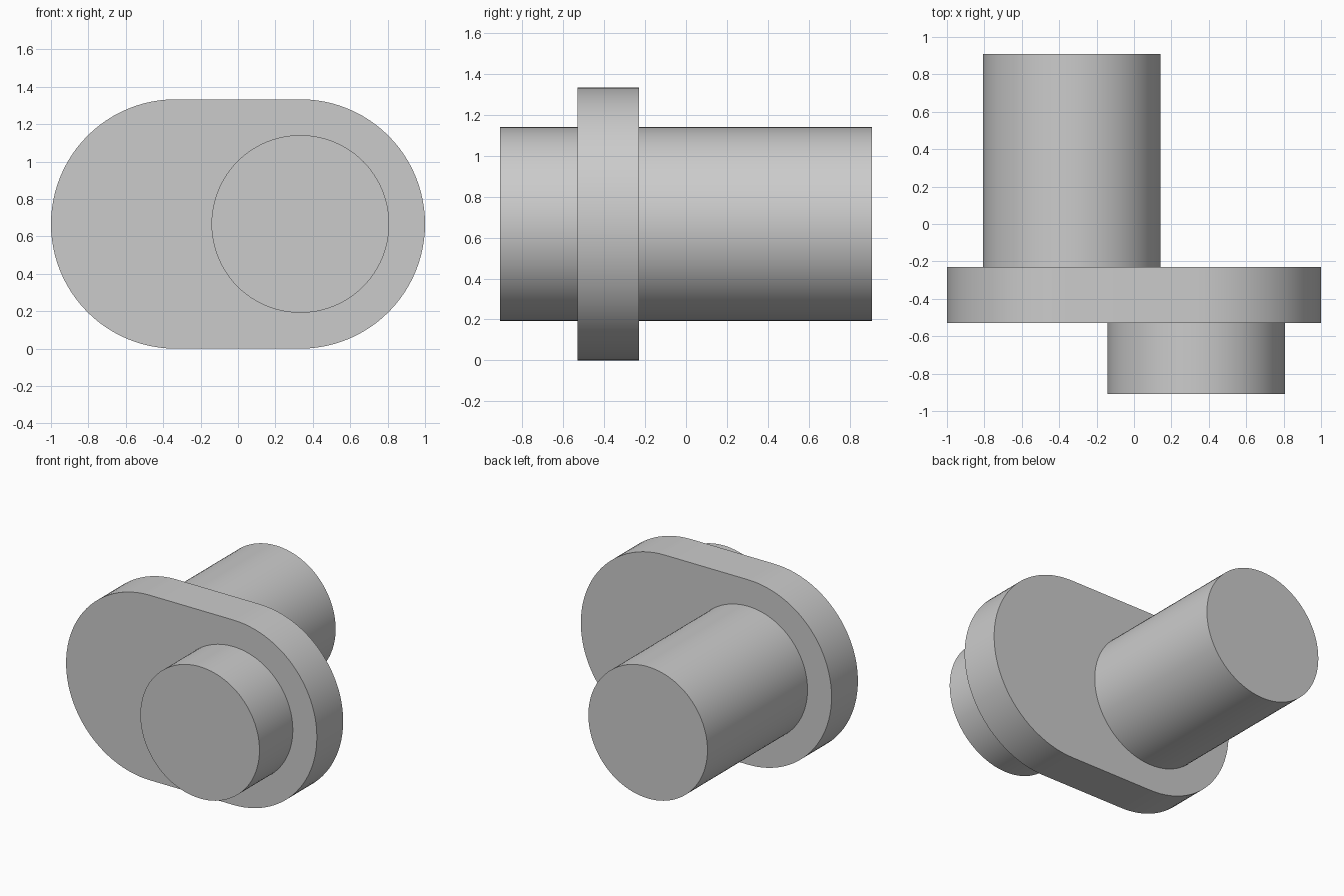
import bpy
import bmesh
from math import sin, cos, pi, radians

cube = bpy.data.objects.get("Cube")
if cube:
    bpy.data.objects.remove(cube, do_unlink=True)

OFFSET = 1 / 3        # pin axes sit this far either side of the centre
WEB_RADIUS = 2 / 3    # rounded ends of the web, also the axis height
PIN_RADIUS = 0.475
SEGMENTS = 48         # per half circle

steel = bpy.data.materials.new("plain_grey")
steel.use_nodes = True
grey = (0.6, 0.6, 0.6, 1)
steel.diffuse_color = grey
steel.node_tree.nodes["Principled BSDF"].inputs["Base Color"].default_value = grey


def half_circle(cx, radius, start):
    return [(cx + radius * cos(start + pi * i / SEGMENTS),
             WEB_RADIUS + radius * sin(start + pi * i / SEGMENTS))
            for i in range(SEGMENTS + 1)]


def extrude_slot(name, x_left, x_right, radius, y_front, y_back):
    """Extrude a rounded slot (a circle when both centres match) along y."""
    outline = half_circle(x_right, radius, -pi / 2) + half_circle(x_left, radius, pi / 2)
    bm = bmesh.new()
    face = bm.faces.new([bm.verts.new((x, y_front, z)) for x, z in outline])
    result = bmesh.ops.extrude_face_region(bm, geom=[face], use_keep_orig=True)
    moved = [v for v in result["geom"] if isinstance(v, bmesh.types.BMVert)]
    bmesh.ops.translate(bm, verts=moved, vec=(0, y_back - y_front, 0))
    bmesh.ops.remove_doubles(bm, verts=bm.verts[:], dist=1e-5)
    bmesh.ops.recalc_face_normals(bm, faces=bm.faces[:])
    mesh = bpy.data.meshes.new(name)
    bm.to_mesh(mesh)
    bm.free()
    mesh.materials.append(steel)
    obj = bpy.data.objects.new(name, mesh)
    bpy.context.collection.objects.link(obj)
    bpy.ops.object.select_all(action="DESELECT")
    obj.select_set(True)
    bpy.context.view_layer.objects.active = obj
    bpy.ops.object.shade_smooth_by_angle(angle=radians(30))
    return obj


# Flat rounded web joining the two offset pins
extrude_slot("crank_web", -OFFSET, OFFSET, WEB_RADIUS, -0.53, -0.23)
# Short pin at the front, long shaft at the back
extrude_slot("front_pin", OFFSET, OFFSET, PIN_RADIUS, -0.91, -0.53)
extrude_slot("rear_shaft", -OFFSET, -OFFSET, PIN_RADIUS, -0.23, 0.91)
